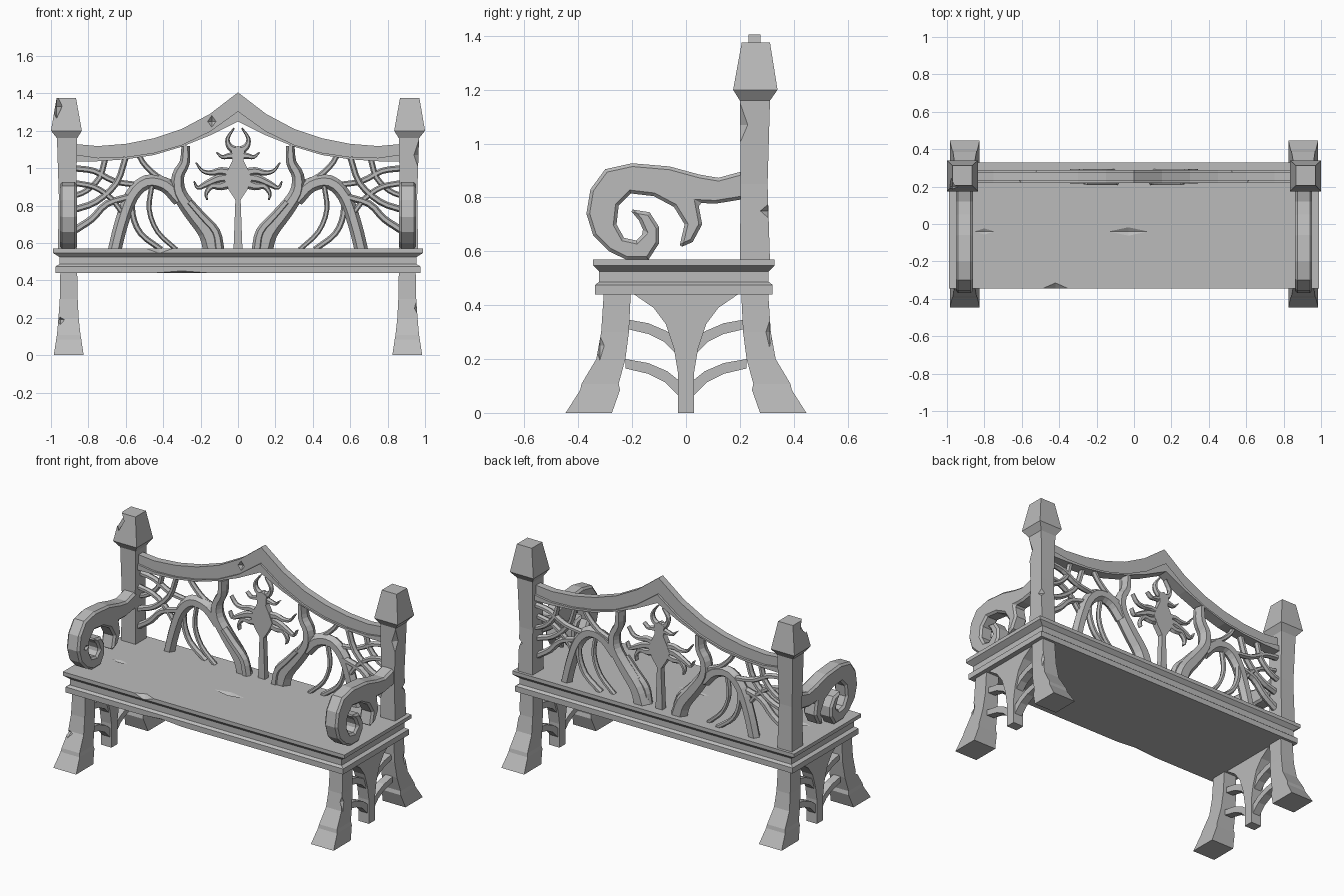
import bpy, bmesh
from mathutils import Vector

if "Cube" in bpy.data.objects:
    bpy.data.objects.remove(bpy.data.objects["Cube"], do_unlink=True)

stone = bpy.data.materials.new("grey_stone")
stone.use_nodes = True
stone.diffuse_color = (0.5, 0.5, 0.5, 1)
stone.node_tree.nodes["Principled BSDF"].inputs["Base Color"].default_value = (0.5, 0.5, 0.5, 1)


def finish(name, bm, mirror=(), bevel=0):
    bmesh.ops.recalc_face_normals(bm, faces=bm.faces)
    mesh = bpy.data.meshes.new(name)
    bm.to_mesh(mesh)
    bm.free()
    mesh.materials.append(stone)
    ob = bpy.data.objects.new(name, mesh)
    bpy.context.collection.objects.link(ob)
    if bevel:
        mod = ob.modifiers.new("chamfer", "BEVEL")
        mod.width, mod.segments = bevel, 1
        mod.limit_method, mod.angle_limit = "ANGLE", 1.2
    if mirror:
        mod = ob.modifiers.new("mirror", "MIRROR")
        mod.use_axis = ["X" in mirror, "Y" in mirror, False]
        mod.use_mirror_merge = False
    return ob


def skin(bm, rings):
    """Join rings of points into a closed skin."""
    rings = [[bm.verts.new(p) for p in r] for r in rings]
    n = len(rings[0])
    for a, b in zip(rings, rings[1:]):
        for i in range(n):
            j = (i + 1) % n
            bm.faces.new((a[i], a[j], b[j], b[i]))
    bm.faces.new(rings[0])
    bm.faces.new(rings[-1])


def loft(name, levels, **kw):
    """Stack rectangles given as (z, x0, x1, y0, y1)."""
    bm = bmesh.new()
    skin(bm, [[(a, c, z), (b, c, z), (b, d, z), (a, d, z)] for z, a, b, c, d in levels])
    return finish(name, bm, **kw)


def plate_x(name, pts, x0, x1, **kw):
    bm = bmesh.new()
    skin(bm, [[(x, y, z) for y, z in pts] for x in (x0, x1)])
    return finish(name, bm, **kw)


def plate_y(name, pts, y0, y1, **kw):
    bm = bmesh.new()
    skin(bm, [[(x, y, z) for x, z in pts] for y in (y0, y1)])
    return finish(name, bm, **kw)


def vine(name, pts, w0, w1, depth=None, y=0.255, steps=3):
    """Tapering six-sided branch that follows a smooth path in the back panel."""
    p = [Vector(q) for q in pts]
    p = [2 * p[0] - p[1]] + p + [2 * p[-1] - p[-2]]
    path = []
    for a, b, c, d in zip(p, p[1:], p[2:], p[3:]):
        for k in range(steps):
            t = k / steps
            path.append(0.5 * (2 * b + (c - a) * t + (2 * a - 5 * b + 4 * c - d) * t ** 2
                               + (3 * b - a - 3 * c + d) * t ** 3))
    path.append(p[-2])
    rings = []
    for i, c in enumerate(path):
        t = (path[min(i + 1, len(path) - 1)] - path[max(i - 1, 0)]).normalized()
        n = Vector((-t.y, t.x))
        w = w0 + (w1 - w0) * i / (len(path) - 1)
        h = depth or w
        rings.append([(c.x + n.x * w * u, y + h * v, c.y + n.y * w * u)
                      for u, v in ((1, 0), (.5, .9), (-.5, .9), (-1, 0), (-.5, -.9), (.5, -.9))])
    bm = bmesh.new()
    skin(bm, rings)
    return finish(name, bm, mirror="X")


def chip(ob, centre, size):
    """Cut a diamond-shaped nick."""
    bm = bmesh.new()
    bmesh.ops.create_uvsphere(bm, u_segments=4, v_segments=2, radius=1)
    bmesh.ops.scale(bm, vec=size, verts=bm.verts)
    bmesh.ops.translate(bm, vec=centre, verts=bm.verts)
    cutter = finish("chip_cutter", bm)
    cutter.hide_render = True
    cutter.hide_viewport = True
    mod = ob.modifiers.new("chip", "BOOLEAN")
    mod.operation, mod.object, mod.solver = "DIFFERENCE", cutter, "EXACT"


# Moulded seat
seat = loft("seat", [(z, -x, x, -y - .008, y - .008) for z, x, y in (
    (.44, .975, .33), (.475, .975, .33), (.487, .955, .315), (.525, .955, .315),
    (.547, .99, .337), (.57, .99, .337))])
chip(seat, (-.03, -.04, .575), (.14, .03, .02))
chip(seat, (-.8, -.04, .575), (.08, .025, .015))
chip(seat, (-.42, -.35, .57), (.08, .035, .03))
chip(seat, (-.3, -.34, .44), (.16, .02, .012))

# Splayed legs
legs = loft("legs", [
    (0, .825, .985, .275, .447), (.085, .838, .972, .245, .393), (.108, .842, .968, .25, .388),
    (.2, .852, .96, .225, .333), (.3, .857, .953, .212, .315), (.45, .86, .95, .205, .305)],
    mirror="XY")
chip(legs, (-.95, -.36, .19), (.04, .05, .03))
chip(legs, (.97, .31, .3), (.03, .03, .1))
chip(legs, (.97, -.32, .25), (.03, .03, .08))

# Back posts with tapered caps
posts = loft("back_posts", [
    (.56, .86, .963, .2, .312), (.85, .865, .958, .203, .303), (1.16, .86, .968, .2, .312),
    (1.2, .835, 1.0, .175, .34), (1.375, .866, .97, .207, .312)], mirror="X")
chip(posts, (.97, .2, 1.07), (.03, .035, .09))
chip(posts, (.965, .305, .75), (.03, .035, .03))
chip(posts, (-.97, .2, 1.33), (.03, .06, .08))

# Flared centre supports under both ends
half = [(.03, 0), (.03, .15), (.045, .24), (.075, .33), (.12, .39), (.2, .445)]
plate_x("centre_supports", half + [(-y, z) for y, z in reversed(half)], .868, .942, mirror="X")

# Curved side rungs
for name, z in (("lower_rungs", 0), ("upper_rungs", .148)):
    plate_x(name, [(.02, .055 + z), (.08, .115 + z), (.14, .145 + z), (.225, .165 + z),
                   (.225, .2 + z), (.14, .185 + z), (.07, .155 + z), (.02, .115 + z)],
            .88, .93, mirror="XY")

# Scrolled armrests
scroll = [(.22, .9), (.12, .873), (.05, .885), (-.06, .915), (-.2, .927), (-.3, .905), (-.355, .83),
          (-.37, .74), (-.345, .66), (-.285, .6), (-.22, .568), (-.14, .568), (-.1, .63),
          (-.1, .69), (-.135, .745), (-.21, .757), (-.175, .715), (-.155, .67), (-.185, .64),
          (-.23, .65), (-.258, .7), (-.25, .77), (-.205, .815), (-.12, .805), (-.045, .765),
          (-.005, .7), (-.026, .612), (.025, .635), (.06, .7), (.045, .78), (.11, .777), (.22, .795)]
arms = plate_x("armrests", scroll, .862, .952, mirror="X", bevel=.012)
chip(arms, (-.865, -.29, .735), (.02, .03, .02))

# Peaked back rail: thin crest over a thicker lower moulding
crest = [(.88, 1.13), (.75, 1.118), (.6, 1.13), (.45, 1.16), (.3, 1.21), (.15, 1.29), (0, 1.405)]
fold = [(x, z - .05 - .05 * (1 - x)) for x, z in crest]
base = [(.88, 1.035), (.75, 1.037), (.6, 1.047), (.45, 1.07), (.3, 1.115), (.15, 1.175), (0, 1.25)]


def band(top, bottom):
    both = lambda c: c + [(-x, z) for x, z in reversed(c[:-1])]
    return both(top) + both(bottom)[::-1]


rail = plate_y("back_rail_crest", band(crest, base), .232, .276)
chip(rail, (-.14, .23, 1.25), (.025, .02, .035))
plate_y("back_rail_moulding", band(fold, base), .22, .29)

# Thick trunks and arching boughs
vine("trunks", [(.13, .56), (.165, .66), (.25, .77), (.315, .87), (.32, .96), (.285, 1.03),
                (.28, 1.12)], .055, .022, .042)
vine("trunk_roots", [(.1, .56), (.12, .66), (.19, .74), (.26, .82)], .028, .02, .03, y=.235)
vine("boughs", [(.66, .56), (.625, .7), (.57, .85), (.49, .925), (.39, .91), (.31, .83)],
     .036, .04, .035)

# Slender ribs and lattice twigs
twigs = [
    ("inner_rib", [(.46, .91), (.475, .78), (.43, .66), (.33, .565)], .014),
    ("outer_rib", [(.56, .88), (.565, .76), (.52, .65), (.41, .565)], .017),
    ("rising_twig", [(.87, .78), (.76, .82), (.65, .92), (.6, 1.06)], .018),
    ("falling_twig", [(.88, 1.0), (.77, .985), (.66, .93), (.53, .91)], .017),
    ("middle_twig", [(.87, .92), (.77, .9), (.68, .84), (.61, .75)], .016),
    ("corner_twig", [(.71, 1.05), (.74, .95), (.81, .88), (.88, .85)], .016),
    ("low_twig", [(.87, .67), (.78, .73), (.7, .81), (.57, .85)], .02),
    ("leaf_twig", [(.35, .92), (.43, .955), (.5, 1.02), (.53, 1.07)], .016),
]
for i, (name, pts, w) in enumerate(twigs):
    vine(name, pts, w, w * .9, w * 1.2, y=.245 + .02 * (i % 2))

# Central flower: stem, heart, curling petals and crown
flower = [(.024, .56), (.014, .83), (.05, .885), (.075, .94), (.05, 1.0), (.03, 1.04), (.035, 1.1),
          (0, 1.12)]
plate_y("flower_stem_and_heart", flower + [(-x, z) for x, z in reversed(flower[:-1])], .235, .272)
petals = [
    ("lower_petals", [(.02, .93), (.09, .905), (.14, .905), (.17, .865), (.165, .83)], .03),
    ("side_petals", [(.02, .95), (.1, .945), (.17, .915), (.215, .895), (.235, .93)], .03),
    ("upper_petals", [(.02, .97), (.09, .985), (.14, .975), (.19, .985), (.225, 1.03)], .026),
    ("crown_wings", [(.01, 1.07), (.05, 1.065), (.085, 1.06), (.115, 1.085)], .022),
    ("crown_horns", [(.005, 1.09), (.045, 1.115), (.055, 1.16), (.02, 1.215)], .024),
]
for name, pts, w in petals:
    vine(name, pts, w, .004, .017)
